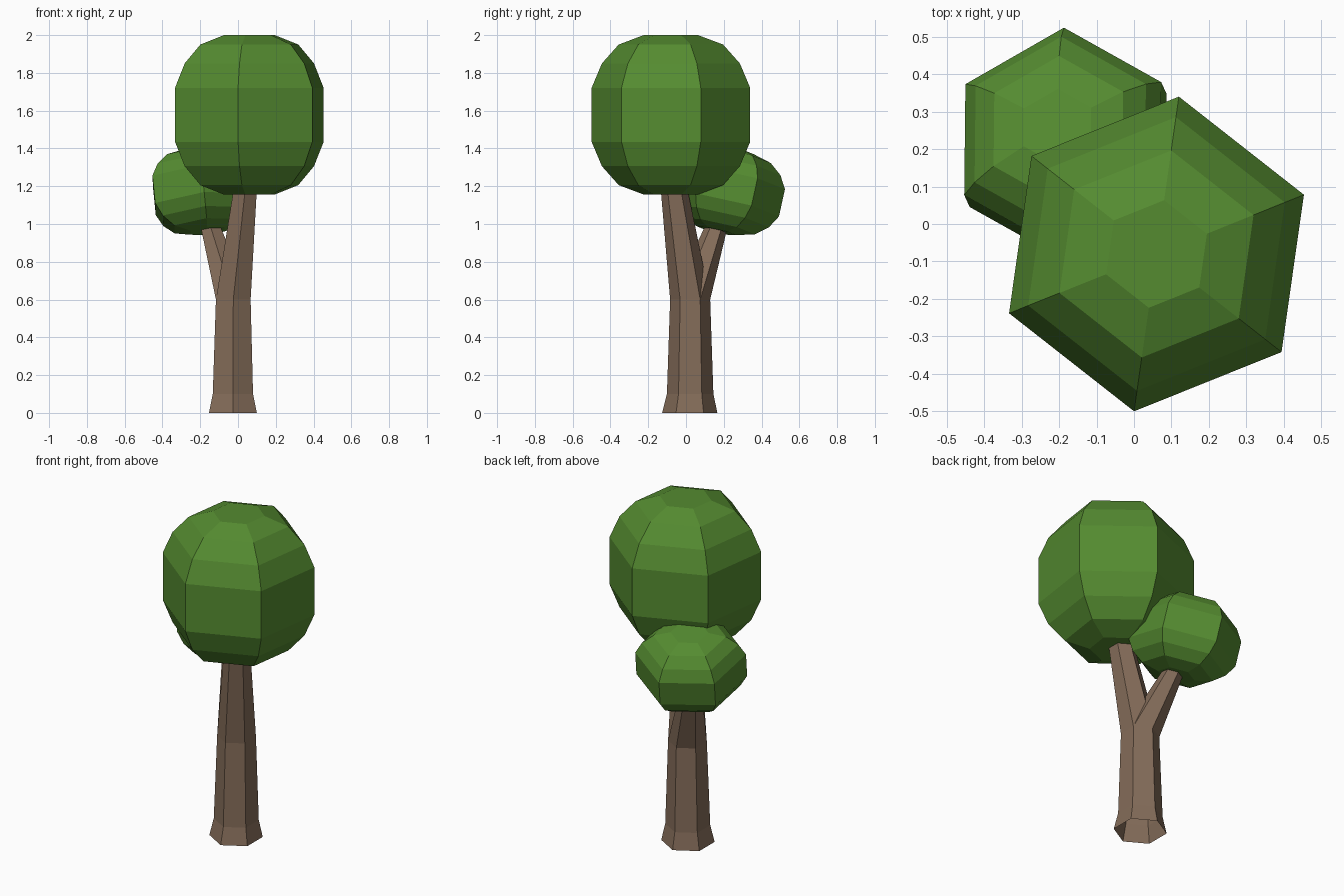
import bpy, bmesh
from math import radians, cos, sin
from mathutils import Vector

if "Cube" in bpy.data.objects:
    bpy.data.objects.remove(bpy.data.objects["Cube"])


def material(name, rgb):
    mat = bpy.data.materials.new(name)
    mat.diffuse_color = (*rgb, 1)
    mat.use_nodes = True
    mat.node_tree.nodes["Principled BSDF"].inputs["Base Color"].default_value = mat.diffuse_color
    return mat


def loft(name, rings, mat, axis=(0, 0, 1), angle=30, caps=True):
    """Six-sided flat-shaded tube through (centre, radius) rings set square to axis."""
    turn = Vector((0, 0, 1)).rotation_difference(Vector(axis))
    bm = bmesh.new()
    loops = []
    for centre, r in rings:
        loop = []
        for i in range(6):
            a = radians(angle + 60 * i)
            loop.append(bm.verts.new(Vector(centre) + turn @ Vector((r * cos(a), r * sin(a), 0))))
        loops.append(loop)
    for low, high in zip(loops, loops[1:]):
        for i in range(6):
            j = (i + 1) % 6
            bm.faces.new((low[i], low[j], high[j], high[i]))
    if caps:
        bm.faces.new(loops[0][::-1])
        bm.faces.new(loops[-1])
    mesh = bpy.data.meshes.new(name)
    bm.to_mesh(mesh)
    bm.free()
    mesh.materials.append(mat)
    obj = bpy.data.objects.new(name, mesh)
    bpy.context.collection.objects.link(obj)
    return obj


def crown(name, centre, radius, half_height, mat, axis, angle):
    """Rounded hexagonal crown with flat top and bottom."""
    half = [(0.338, 1.0), (0.645, 0.87), (0.882, 0.658), (1.0, 0.342)]
    profile = [(-h, r) for h, r in reversed(half)] + half
    n = Vector(axis).normalized()
    rings = [(Vector(centre) + n * h * half_height, r * radius) for h, r in profile]
    return loft(name, rings, mat, n, angle)


leaf = material("leaf_green", (0.09, 0.26, 0.03))
bark = material("bark_brown", (0.23, 0.15, 0.10))

# Trunk with flared foot, open underneath
fork = ((-0.025, 0.022, 0.6), 0.106)
loft("trunk", [((-0.027, 0.02, 0), 0.146), ((-0.027, 0.022, 0.1), 0.123), fork], bark, caps=False)

# Two branches growing from the fork
loft("main_branch", [fork, ((0.04, -0.065, 1.2), 0.07)], bark, caps=False)
loft("side_branch", [fork, ((-0.159, 0.176, 1.03), 0.055)], bark, caps=False)

# Leaf crowns: large upright one, small flattened one leaning outward
crown("large_crown", (0.06, -0.08, 1.578), 0.424, 0.422, leaf, (0, 0, 1), 21.9)
crown("small_crown", (-0.183, 0.212, 1.177), 0.303, 0.22, leaf, (-0.1, 0.22, 1), 30)
